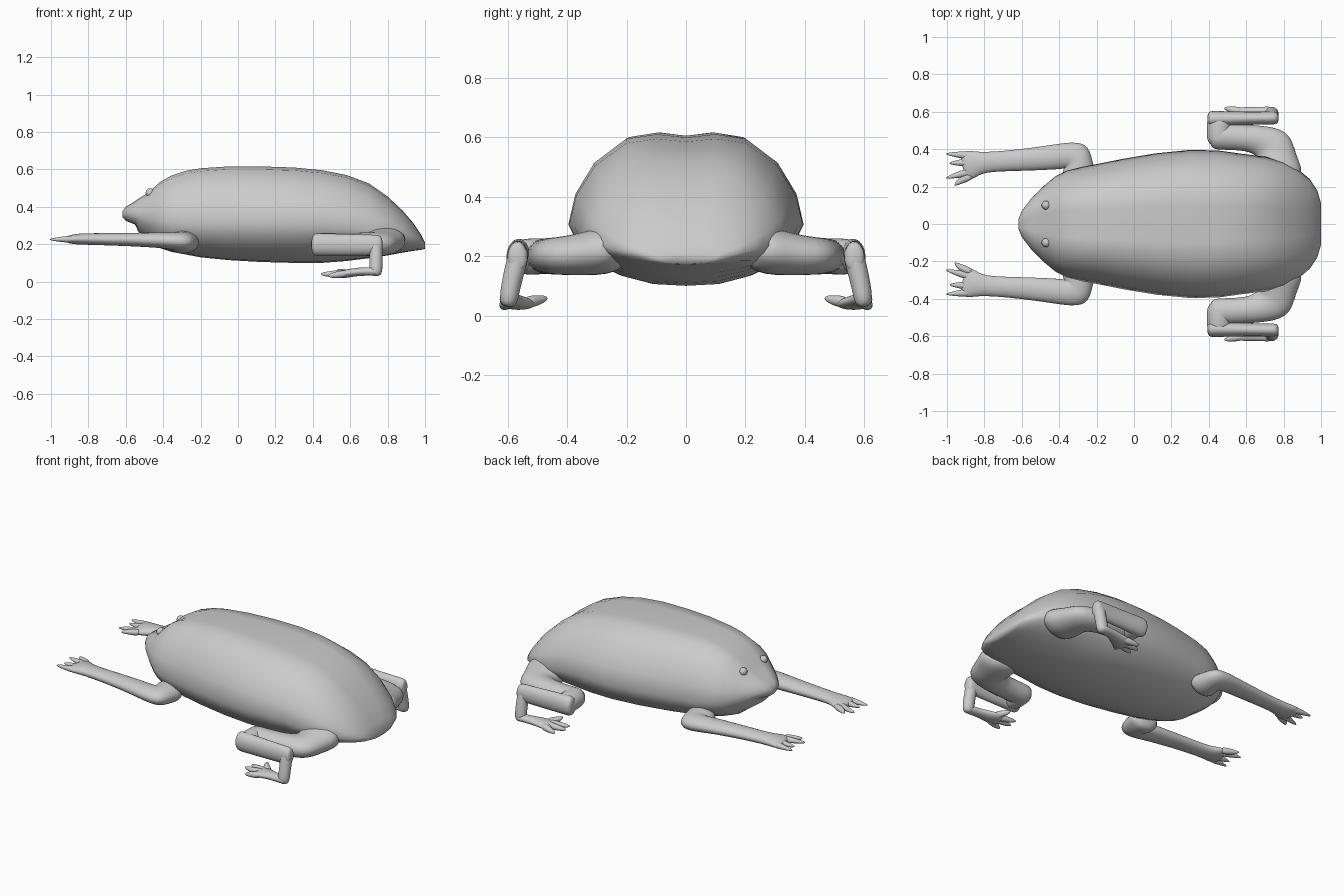
import bpy, bmesh, math
from mathutils import Vector


def loft(name, rings, subdiv=0, mirror=False):
    """Skin a list of closed rings, cap both ends, smooth."""
    bm = bmesh.new()
    loops = [[bm.verts.new(p) for p in r] for r in rings]
    n = len(loops[0])
    for a, b in zip(loops, loops[1:]):
        for i in range(n):
            j = (i + 1) % n
            bm.faces.new((a[i], a[j], b[j], b[i]))
    bm.faces.new(loops[0])
    bm.faces.new(loops[-1])
    bmesh.ops.recalc_face_normals(bm, faces=bm.faces[:])
    me = bpy.data.meshes.new(name)
    bm.to_mesh(me)
    bm.free()
    for p in me.polygons:
        p.use_smooth = True
    ob = bpy.data.objects.new(name, me)
    bpy.context.collection.objects.link(ob)
    if subdiv:
        m = ob.modifiers.new("smooth", 'SUBSURF')
        m.levels = m.render_levels = subdiv
    if mirror:
        m = ob.modifiers.new("mirror", 'MIRROR')
        m.use_axis = (False, True, False)
    return ob


def limb(name, pts, sides=8):
    """Tube along (x, y, z, half width, half height), mirrored across y."""
    pos = [Vector(p[:3]) for p in pts]
    rings = []
    for i, p in enumerate(pts):
        a = (pos[i] - pos[i - 1]).normalized() if i else Vector()
        b = (pos[i + 1] - pos[i]).normalized() if i < len(pts) - 1 else Vector()
        t = (a + b).normalized()
        up = Vector((1, 0, 0)) if abs(t.z) > 0.7 else Vector((0, 0, 1))
        side = t.cross(up).normalized()
        nor = side.cross(t)
        ring = []
        for k in range(sides):
            ang = 2 * math.pi * (k + 0.5) / sides
            ring.append(pos[i] + 1.12 * (side * p[3] * math.cos(ang) + nor * p[4] * math.sin(ang)))
        rings.append(ring)
    return loft(name, rings, 2, True)


# body: stations of x, top z, widest z, bottom z, half width
stations = [
    (-0.618, 0.375, 0.36, 0.345, 0.025), (-0.60, 0.40, 0.36, 0.325, 0.07),
    (-0.55, 0.43, 0.35, 0.305, 0.135), (-0.53, 0.445, 0.345, 0.26, 0.155),
    (-0.48, 0.475, 0.335, 0.225, 0.205), (-0.42, 0.53, 0.32, 0.18, 0.255),
    (-0.36, 0.565, 0.31, 0.16, 0.285), (-0.28, 0.592, 0.30, 0.145, 0.305),
    (-0.20, 0.606, 0.30, 0.13, 0.32), (-0.05, 0.616, 0.30, 0.115, 0.35),
    (0.12, 0.616, 0.30, 0.105, 0.378), (0.30, 0.61, 0.30, 0.10, 0.396),
    (0.45, 0.595, 0.30, 0.10, 0.393), (0.58, 0.57, 0.29, 0.11, 0.375),
    (0.70, 0.525, 0.27, 0.125, 0.36), (0.80, 0.455, 0.25, 0.14, 0.335),
    (0.88, 0.38, 0.235, 0.155, 0.29), (0.94, 0.31, 0.22, 0.165, 0.24),
    (0.98, 0.25, 0.21, 0.17, 0.18), (1.0, 0.21, 0.195, 0.175, 0.11)]
section = [(0, 0.965), (0.25, 1), (0.51, 0.95), (0.78, 0.69), (0.94, 0.35), (1, 0.02),
           (0.92, -0.3), (0.78, -0.62), (0.55, -0.83), (0.28, -0.97), (0, -1)]
section += [(-y, h) for y, h in section[-2:0:-1]]
loft("body", [[(x, y * w, mid + h * (top - mid if h > 0 else mid - bot)) for y, h in section]
              for x, top, mid, bot, w in stations])

# eyes
for side in (-1, 1):
    bpy.ops.mesh.primitive_uv_sphere_add(segments=16, ring_count=10, radius=0.024,
                                         location=(-0.47, side * 0.10, 0.475))
    bpy.context.object.name = "eye"
    bpy.ops.object.shade_smooth()

# front legs, stretched forward
limb("front_leg", [(-0.29, 0.22, 0.21, 0.10, 0.065), (-0.30, 0.31, 0.21, 0.078, 0.058),
                   (-0.305, 0.375, 0.215, 0.098, 0.048), (-0.42, 0.358, 0.222, 0.066, 0.040),
                   (-0.62, 0.340, 0.226, 0.056, 0.034), (-0.82, 0.330, 0.228, 0.050, 0.030),
                   (-0.87, 0.318, 0.227, 0.080, 0.028), (-0.92, 0.308, 0.225, 0.070, 0.018)])
for y0, tx, ty in ((0.365, -1.01, 0.375), (0.33, -0.99, 0.325), (0.285, -1.01, 0.245), (0.26, -0.96, 0.205)):
    limb("finger", [(-0.86, y0, 0.227, 0.022, 0.022),
                    (-0.93, y0 * 0.5 + ty * 0.5, 0.226, 0.019, 0.016),
                    (tx, ty, 0.225, 0.004, 0.005)])

# hind legs, folded
limb("thigh", [(0.79, 0.20, 0.23, 0.15, 0.09), (0.755, 0.35, 0.205, 0.105, 0.07),
               (0.75, 0.435, 0.20, 0.115, 0.062), (0.62, 0.462, 0.20, 0.068, 0.06),
               (0.47, 0.468, 0.20, 0.070, 0.06), (0.40, 0.468, 0.20, 0.068, 0.058)])
limb("knee", [(0.455, 0.41, 0.20, 0.065, 0.06), (0.455, 0.50, 0.20, 0.065, 0.06),
              (0.455, 0.60, 0.195, 0.065, 0.06)])
limb("shank", [(0.39, 0.562, 0.198, 0.042, 0.06), (0.43, 0.562, 0.198, 0.042, 0.06),
               (0.60, 0.565, 0.196, 0.034, 0.057), (0.74, 0.567, 0.196, 0.034, 0.054),
               (0.775, 0.567, 0.196, 0.034, 0.050)])
limb("ankle", [(0.735, 0.555, 0.24, 0.036, 0.036), (0.738, 0.575, 0.16, 0.034, 0.034),
               (0.738, 0.592, 0.09, 0.032, 0.034), (0.735, 0.60, 0.025, 0.030, 0.036)])
limb("foot", [(0.765, 0.60, 0.053, 0.028, 0.024), (0.70, 0.597, 0.055, 0.030, 0.022),
              (0.63, 0.585, 0.052, 0.040, 0.022), (0.57, 0.565, 0.040, 0.062, 0.022),
              (0.53, 0.555, 0.035, 0.050, 0.016)])
for y0, tx, ty, tz in ((0.60, 0.48, 0.62, 0.03), (0.57, 0.44, 0.565, 0.04),
                       (0.55, 0.45, 0.51, 0.04), (0.54, 0.53, 0.465, 0.06)):
    limb("toe", [(0.59, y0, 0.045, 0.022, 0.020),
                 (tx * 0.5 + 0.285, y0 * 0.5 + ty * 0.5, 0.04 * 0.5 + tz * 0.5, 0.020, 0.019),
                 (tx, ty, tz, 0.006, 0.007)])
